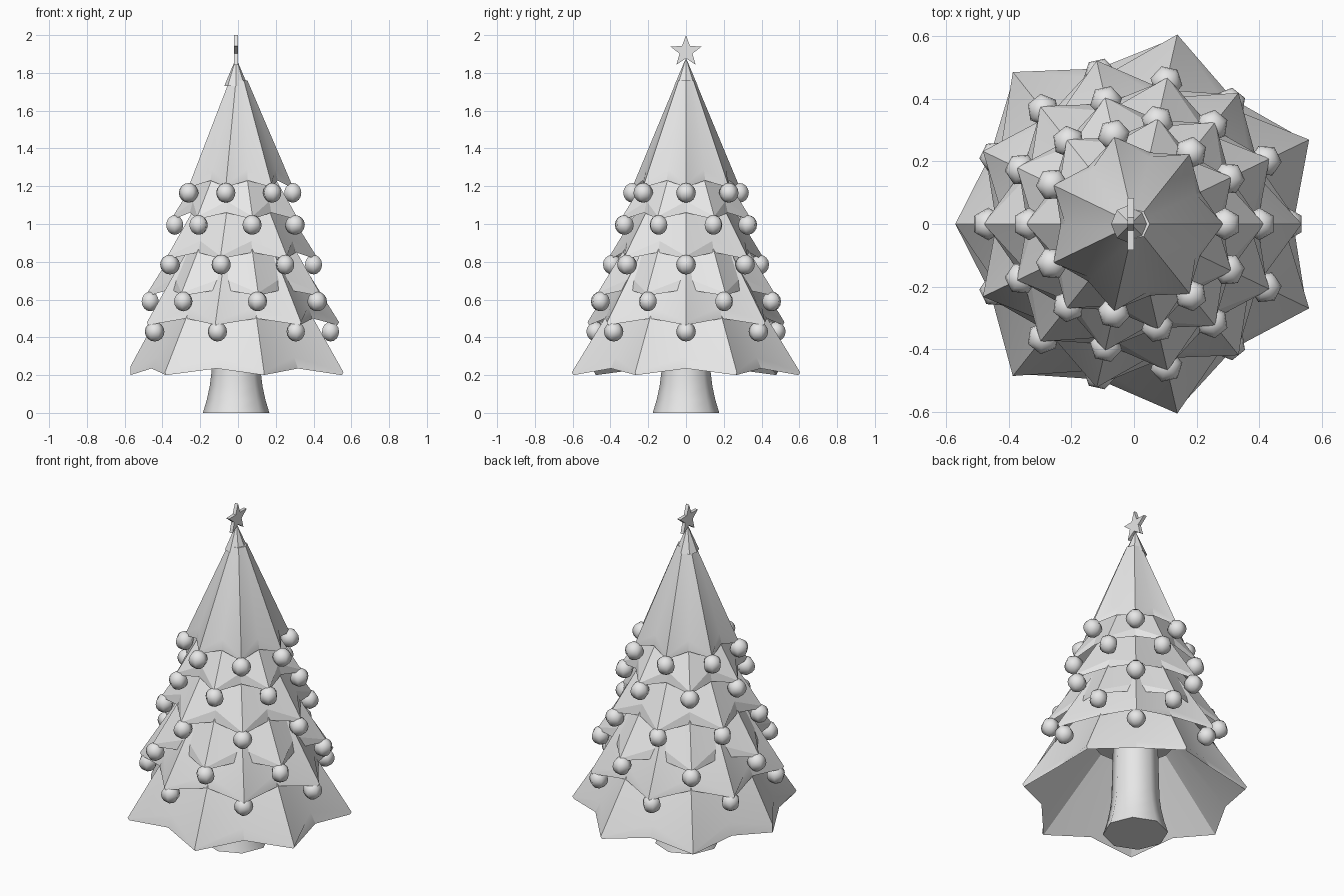
import bpy, bmesh, math
from math import sin, cos, pi
from mathutils import Matrix

cube = bpy.data.objects.get("Cube")
if cube:
    bpy.data.objects.remove(cube)

grey = bpy.data.materials.new("plain_grey")
grey.use_nodes = True
grey.diffuse_color = (0.8, 0.8, 0.8, 1)
grey.node_tree.nodes["Principled BSDF"].inputs["Base Color"].default_value = (0.8, 0.8, 0.8, 1)

POINTS = 7
CENTRE = -0.01


def finish(name, bm, smooth_angle=None):
    bmesh.ops.recalc_face_normals(bm, faces=bm.faces[:])
    mesh = bpy.data.meshes.new(name)
    bm.to_mesh(mesh)
    bm.free()
    mesh.materials.append(grey)
    obj = bpy.data.objects.new(name, mesh)
    bpy.context.collection.objects.link(obj)
    if smooth_angle:
        bpy.ops.object.select_all(action='DESELECT')
        obj.select_set(True)
        bpy.context.view_layer.objects.active = obj
        bpy.ops.object.shade_smooth_by_angle(angle=math.radians(smooth_angle))
    return obj


def bridge(bm, a, b):
    n = len(a)
    for i in range(n):
        j = (i + 1) % n
        bm.faces.new((a[i], a[j], b[j], b[i]))


def star_ring(bm, tip, tip_z, valley, valley_z, phase):
    ring = []
    for i in range(2 * POINTS):
        a = phase + i * pi / POINTS
        r, z = (valley, valley_z) if i % 2 else (tip, tip_z)
        ring.append(bm.verts.new((r * cos(a), r * sin(a), z)))
    return ring


# Branch tier: hollow pleated skirt with a thick star-shaped rim
def tier(name, radius, z, phase, top_r, top_z):
    bm = bmesh.new()
    inner = star_ring(bm, top_r * 0.6, top_z - 0.05, top_r * 0.6, top_z - 0.05, phase)
    low = star_ring(bm, radius * 0.985, z - 0.015, radius * 0.82, z + 0.02, phase)
    high = star_ring(bm, radius, z, radius * 0.77, z + 0.08, phase)
    top = star_ring(bm, top_r, top_z, top_r * 0.9, top_z, phase)
    for a, b in ((inner, low), (low, high), (high, top)):
        bridge(bm, a, b)
    bm.faces.new(top)
    # The bottom skirt has one shorter, blunt point
    if name == "branch_tier_1":
        for ring in (low, high):
            ring[0].co.x = -0.57
        high[0].co.z += 0.03
    return finish(name, bm, 15)


# Bauble ring: one ball hanging on each point of a tier
def baubles(name, radius, z, phase):
    bm = bmesh.new()
    for i in range(POINTS):
        a = phase + i * 2 * pi / POINTS
        place = Matrix.Translation((radius * cos(a), radius * sin(a), z)) @ Matrix.Rotation(a, 4, 'Z')
        bmesh.ops.create_uvsphere(bm, u_segments=6, v_segments=8, radius=0.052, matrix=place)
    return finish(name, bm, 75)


# Tip radius, tip height, bauble radius, bauble height
tiers = [(0.62, 0.215, None, None), (0.535, 0.48, 0.49, 0.43),
         (0.48, 0.635, 0.465, 0.59), (0.415, 0.83, 0.40, 0.785),
         (0.345, 1.04, 0.335, 0.995), (0.285, 1.21, 0.29, 1.165)]
for i, (r, z, ball_r, ball_z) in enumerate(tiers):
    phase = 0 if i % 2 else pi
    last = i == len(tiers) - 1
    top_r, top_z = (0.05, 1.76) if last else (r - 0.25, z + 0.4)
    tier(f"branch_tier_{i + 1}", r, z, phase, top_r, top_z)
    if ball_r:
        baubles(f"baubles_{i}", ball_r, ball_z, phase)


# Turned part: rings of a given number of sides along a radius and height profile
def turned(name, profile, sides, angle):
    bm = bmesh.new()
    rings = []
    for r, z in profile:
        rings.append([bm.verts.new((CENTRE + r * cos(2 * pi * k / sides),
                                    r * sin(2 * pi * k / sides), z)) for k in range(sides)])
    for a, b in zip(rings, rings[1:]):
        bridge(bm, a, b)
    bm.faces.new(rings[0])
    bm.faces.new(rings[-1])
    return finish(name, bm, angle)


turned("trunk", [(0.176, 0), (0.155, 0.07), (0.14, 0.14), (0.13, 0.22), (0.12, 0.6)], 8, 50)
turned("tip_collar", [(0.063, 1.73), (0.004, 1.87)], 8, 30)

# Star topper: thin five-pointed plate facing sideways
bm = bmesh.new()
outline = []
for i in range(10):
    r = 0.036 if i % 2 else 0.087
    a = i * pi / 5
    outline.append(bm.verts.new((CENTRE - 0.01, r * sin(a), 1.913 + r * cos(a))))
face = bm.faces.new(outline)
grown = bmesh.ops.extrude_face_region(bm, geom=[face])["geom"]
bmesh.ops.translate(bm, vec=(0.02, 0, 0), verts=[v for v in grown if isinstance(v, bmesh.types.BMVert)])
finish("star_topper", bm)
